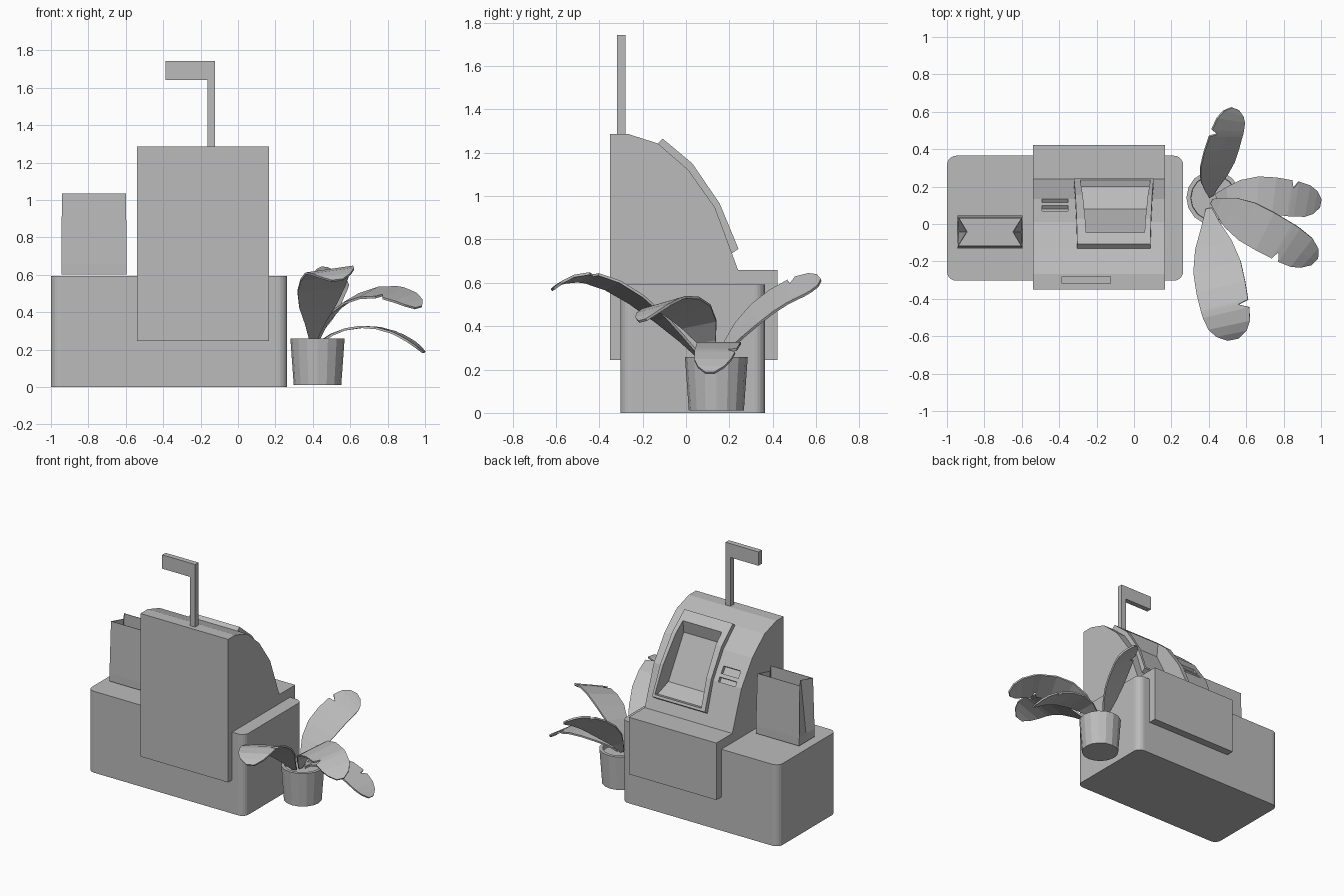
import bpy, bmesh, math
from mathutils import Vector, Quaternion

cube = bpy.data.objects.get("Cube")
if cube:
    bpy.data.objects.remove(cube, do_unlink=True)

grey = bpy.data.materials.new("plain grey")
grey.use_nodes = True
grey.diffuse_color = (0.5, 0.5, 0.5, 1)
grey.node_tree.nodes["Principled BSDF"].inputs["Base Color"].default_value = (0.5, 0.5, 0.5, 1)


def finish(name, bm):
    bmesh.ops.recalc_face_normals(bm, faces=bm.faces)
    mesh = bpy.data.meshes.new(name)
    bm.to_mesh(mesh)
    bm.free()
    mesh.materials.append(grey)
    obj = bpy.data.objects.new(name, mesh)
    bpy.context.collection.objects.link(obj)
    return obj


def loft(name, rings, caps=(True, True)):
    """Skin a list of closed rings of points."""
    bm = bmesh.new()
    loops = [[bm.verts.new(p) for p in ring] for ring in rings]
    for a, b in zip(loops, loops[1:]):
        for i in range(len(a)):
            j = (i + 1) % len(a)
            bm.faces.new((a[i], a[j], b[j], b[i]))
    if caps[0]:
        bm.faces.new(loops[0])
    if caps[1]:
        bm.faces.new(loops[-1])
    return finish(name, bm)


def prism(name, profile, mid, half, taper=0.0, base=0.75):
    """Extrude a (y, z) profile along x, narrowing with height."""
    return loft(name, [[(mid + s * (half - taper * (z - base)), y, z) for y, z in profile]
                       for s in (-1, 1)])


def box(name, x, y, z):
    return prism(name, [(y[0], z[0]), (y[1], z[0]), (y[1], z[1]), (y[0], z[1])],
                 (x[0] + x[1]) / 2, (x[1] - x[0]) / 2)


def apply_modifiers(obj):
    bpy.context.view_layer.update()
    mesh = bpy.data.meshes.new_from_object(
        obj.evaluated_get(bpy.context.evaluated_depsgraph_get()))
    obj.modifiers.clear()
    obj.data = mesh


def carve(obj, cutter):
    mod = obj.modifiers.new("carve", "BOOLEAN")
    mod.operation, mod.solver, mod.object = "DIFFERENCE", "EXACT", cutter
    apply_modifiers(obj)


# Counter with rounded upright corners
counter = box("counter", (-1, 0.263), (-0.303, 0.365), (0, 0.593))
bm = bmesh.new()
bm.from_mesh(counter.data)
upright = [e for e in bm.edges if abs(e.verts[0].co.z - e.verts[1].co.z) > 0.1]
bmesh.ops.bevel(bm, geom=upright, offset=0.05, segments=5, profile=0.5, affect="EDGES")
bm.to_mesh(counter.data)
bm.free()

# Terminal housing straddling the counter
curve = [(-0.268, 1.287), (-0.13, 1.243), (0.01, 1.122), (0.134, 0.947), (0.24, 0.66)]
housing = prism("terminal_housing",
                [(-0.35, 0.245), (-0.35, 1.287)] + curve + [(0.423, 0.66), (0.423, 0.245)],
                -0.188, 0.353)

# Raised screen surround that follows the curved front
surround = prism("screen_surround",
                 [(-0.13, 1.243), (-0.107, 1.265), (0.03, 1.15), (0.156, 0.965),
                  (0.242, 0.757), (0.212, 0.736), (0.134, 0.947), (0.01, 1.122)],
                 -0.108, 0.213, 0.035)

# Recess with a sloping ledge and a leaning screen
recess = prism("recess_cutter",
               [(0.33, 0.8), (0.235, 0.774), (0.2, 0.765), (0.08, 0.81),
                (-0.065, 1.12), (-0.045, 1.215), (0.0, 1.4), (0.33, 1.4)],
               -0.1, 0.189, 0.07)
carve(housing, recess)
carve(surround, recess)
bpy.data.objects.remove(recess, do_unlink=True)

# Two slots beside the screen
slope = (0.947 - 1.122) / (0.134 - 0.01)
for y0, y1 in ((0.07, 0.1), (0.115, 0.134)):
    z0, z1 = (1.122 + slope * (y - 0.01) for y in (y0, y1))
    slot = prism("slot_cutter", [(y0 - 0.02, z0 - 0.014), (y1 - 0.02, z1 - 0.014),
                                 (y1 + 0.05, z1 + 0.035), (y0 + 0.05, z0 + 0.035)],
                 -0.422, 0.069)
    carve(housing, slot)
    bpy.data.objects.remove(slot, do_unlink=True)

# Signal flag
flag = [(-0.163, 1.28), (-0.123, 1.28), (-0.123, 1.743), (-0.388, 1.743),
        (-0.388, 1.642), (-0.163, 1.642)]
loft("flag_and_post", [[(x, y, z) for x, z in flag] for y in (-0.318, -0.28)])


# Open paper bag with folded-in sides
def bag_ring(z, half_x, half_y, fold):
    outline = [(-1, -1), (1, -1), (1, 0), (1, 1), (-1, 1), (-1, 0)]
    return [(-0.77 + sx * (half_x - (0 if sy else fold)), -0.042 + sy * half_y, z)
            for sx, sy in outline]


bag = loft("paper_bag", [bag_ring(0.602, 0.173, 0.088, 0), bag_ring(0.66, 0.175, 0.088, 0.008),
                         bag_ring(1.035, 0.171, 0.076, 0.045)], (True, False))
shell = bag.modifiers.new("paper", "SOLIDIFY")
shell.thickness, shell.offset = 0.006, -1
apply_modifiers(bag)


# Tapered pot with soil sunk below the rim
def circle(r, z):
    return [(0.425 + r * math.cos(i * math.tau / 16), 0.14 + r * math.sin(i * math.tau / 16), z)
            for i in range(16)]


loft("plant_pot", [circle(0.127, 0.01), circle(0.145, 0.258),
                   circle(0.122, 0.258), circle(0.12, 0.225)])


# Arching leaves, each with a torn notch on one edge
def leaf(name, p, half, roll, notch_side):
    p = [Vector(v) for v in p]
    outline = [(0, .12), (.12, .4), (.25, .75), (.4, .97), (.55, 1), (.69, .97), (.71, .55),
               (.75, .95), (.86, .85), (.94, .62), (1, .22)]
    bm = bmesh.new()
    rows = []
    for t, w in outline:
        u = 1 - t
        point = u**3 * p[0] + 3*u*u*t * p[1] + 3*u*t*t * p[2] + t**3 * p[3]
        tangent = (u*u * (p[1] - p[0]) + 2*u*t * (p[2] - p[1]) + t*t * (p[3] - p[2])).normalized()
        side = tangent.cross(Vector((0, 0, 1))).normalized()
        side.rotate(Quaternion(tangent, math.radians(roll)))
        whole = .97 if w == .55 else w
        left, right = (w, whole) if notch_side > 0 else (whole, w)
        rows.append([bm.verts.new(point + side * half * left), bm.verts.new(point),
                     bm.verts.new(point - side * half * right)])
    for a, b in zip(rows, rows[1:]):
        for i in (0, 1):
            bm.faces.new((a[i], a[i + 1], b[i + 1], b[i]))
    obj = finish(name, bm)
    thick = obj.modifiers.new("thickness", "SOLIDIFY")
    thick.thickness, thick.offset = 0.012, 0
    apply_modifiers(obj)


leaf("front_leaf", [(.40, .08, .24), (.43, -.18, .52), (.48, -.45, .73), (.53, -.615, .57)],
     .135, 8, -1)
leaf("back_leaf", [(.41, .15, .24), (.42, .25, .44), (.49, .48, .60), (.54, .617, .60)],
     .105, 35, -1)
leaf("low_side_leaf", [(.44, .15, .24), (.6, .18, .37), (.84, .14, .34), (.995, .11, .185)],
     .1, 0, -1)
leaf("high_side_leaf", [(.42, .12, .24), (.5, .06, .52), (.82, -.09, .58), (.965, -.2, .425)],
     .115, 14, 1)
